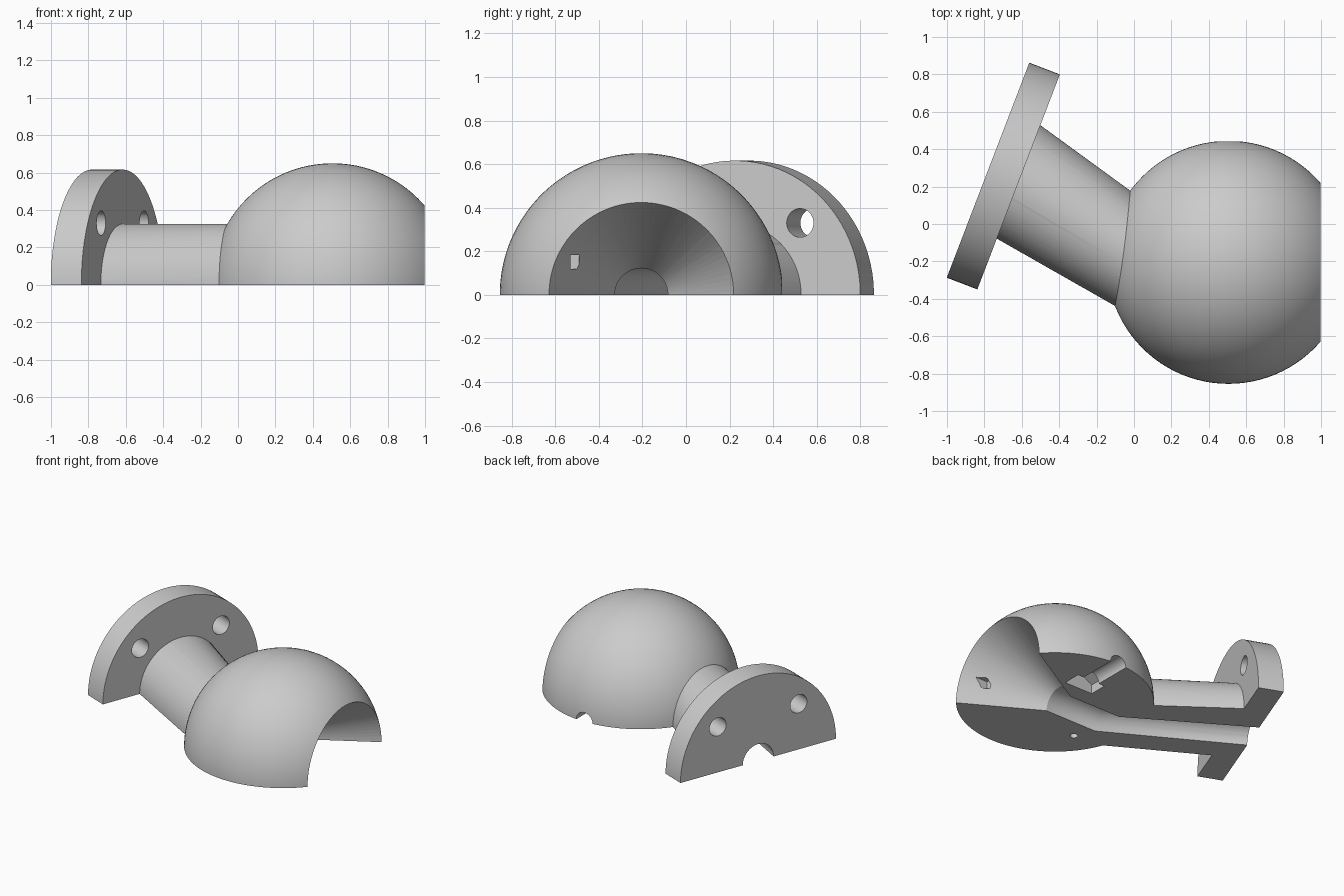
import bpy
import bmesh
from math import cos, sin, pi, radians
from mathutils import Matrix, Vector

if "Cube" in bpy.data.objects:
    bpy.data.objects.remove(bpy.data.objects["Cube"])

BALL = Vector((0.505, -0.205, 0))       # ball centre
PLATE = Vector((-0.617, 0.225, 0))      # centre of the flange's inner face
TILT = radians(-21)                     # flange axis, measured from x
AXIS = Vector((cos(TILT), sin(TILT), 0))
SIDE = Vector((-sin(TILT), cos(TILT), 0))
UP = Vector((0, 0, 1))
THICK = 0.175

grey = bpy.data.materials.new("plain_grey")
grey.use_nodes = True
grey.diffuse_color = (0.6, 0.6, 0.6, 1)
grey.node_tree.nodes["Principled BSDF"].inputs["Base Color"].default_value = (0.6, 0.6, 0.6, 1)


def finish(name, bm):
    bmesh.ops.triangulate(bm, faces=bm.faces[:])
    bmesh.ops.recalc_face_normals(bm, faces=bm.faces[:])
    mesh = bpy.data.meshes.new(name)
    bm.to_mesh(mesh)
    bm.free()
    mesh.materials.append(grey)
    obj = bpy.data.objects.new(name, mesh)
    bpy.context.collection.objects.link(obj)
    return obj


def loft(name, rings, sides=96):
    """Closed tube through circles given as (centre, heading, radius)."""
    bm = bmesh.new()
    loops = []
    for centre, a, r in rings:
        h = Vector((-sin(a), cos(a), 0))
        loops.append([bm.verts.new(centre + r * (cos(t) * h + sin(t) * UP))
                      for t in (2 * pi * (i + 0.5) / sides for i in range(sides))])
    for p, q in zip(loops, loops[1:]):
        for i in range(sides):
            j = (i + 1) % sides
            bm.faces.new((p[i], p[j], q[j], q[i]))
    bm.faces.new(loops[0])
    bm.faces.new(loops[-1])
    return finish(name, bm)


def rod(name, start, direction, length, r, sides=32):
    """Straight horizontal cylinder or prism along a heading."""
    d = Vector((cos(direction), sin(direction), 0))
    return loft(name, [(start, direction, r), (start + d * length, direction, r)], sides)


def box(name, centre, size):
    bm = bmesh.new()
    bmesh.ops.create_cube(bm, size=1, matrix=Matrix.Translation(centre) @ Matrix.Diagonal((*size, 1)))
    return finish(name, bm)


def combine(target, tool, operation):
    tool.hide_render = True
    mod = target.modifiers.new(tool.name, "BOOLEAN")
    mod.operation = operation
    mod.solver = "MANIFOLD"
    mod.object = tool
    bpy.context.view_layer.objects.active = target
    bpy.ops.object.modifier_apply(modifier=mod.name)
    bpy.data.objects.remove(tool)


def at_ball(x, y=0, z=0):
    return BALL + Vector((x, y, z))


# Ball, turned half a segment so the split plane misses its vertices
bm = bmesh.new()
bmesh.ops.create_uvsphere(bm, u_segments=96, v_segments=48, radius=0.65,
                          matrix=Matrix.Translation(BALL) @ Matrix.Rotation(pi / 96, 4, "X")
                          @ Matrix.Rotation(pi / 2, 4, "Y"))
body = finish("ball_joint_half", bm)

# Neck and round flange
neck = loft("neck", [(PLATE - AXIS * 0.06, TILT, 0.325), (PLATE, TILT, 0.325),
                     (at_ball(-0.445), 0, 0.325)])
flange = loft("flange", [(PLATE - AXIS * THICK, TILT, 0.616), (PLATE, TILT, 0.616)])
for part in (neck, flange):
    combine(body, part, "UNION")

cutters = [
    # Flared mouth running into the bent bore
    loft("bore", [(at_ball(0.6), 0, 0.486), (at_ball(-0.03), 0, 0.122),
                  (at_ball(-0.445), 0, 0.122), (PLATE - AXIS * THICK, TILT, 0.122),
                  (PLATE - AXIS * 0.3, TILT, 0.122)]),
    # Side screw channel with its hexagonal nut seat
    rod("screw_channel", at_ball(0, 0.3), pi / 2, 0.5, 0.065),
    rod("nut_seat", at_ball(0, 0.24), pi / 2, 0.13, 0.13, 6),
    # Small slot in the flared mouth
    box("mouth_slot", at_ball(0.37, -0.305, 0.15), (0.12, 0.04, 0.065)),
]
# Flange bolt holes
for s in (-1, 1):
    start = PLATE + SIDE * 0.32 * s + UP * 0.33 - AXIS * 0.3
    cutters.append(rod("bolt_hole", start, TILT, 0.4, 0.066))
# Pin hole in the split face
bm = bmesh.new()
bmesh.ops.create_cone(bm, cap_ends=True, segments=24, radius1=0.026, radius2=0.026,
                      depth=0.2, matrix=Matrix.Translation(at_ball(-0.38, -0.26)))
cutters.append(finish("pin_hole", bm))
# Flat front of the ball and flat split plane
cutters.append(box("front_cut", (1.5, 0, 0), (1, 4, 4)))
cutters.append(box("split_cut", (0, 0, -1), (6, 6, 2)))

for cutter in cutters:
    combine(body, cutter, "DIFFERENCE")

bpy.ops.object.select_all(action="DESELECT")
body.select_set(True)
bpy.context.view_layer.objects.active = body
bpy.ops.object.shade_smooth_by_angle(angle=radians(30))
